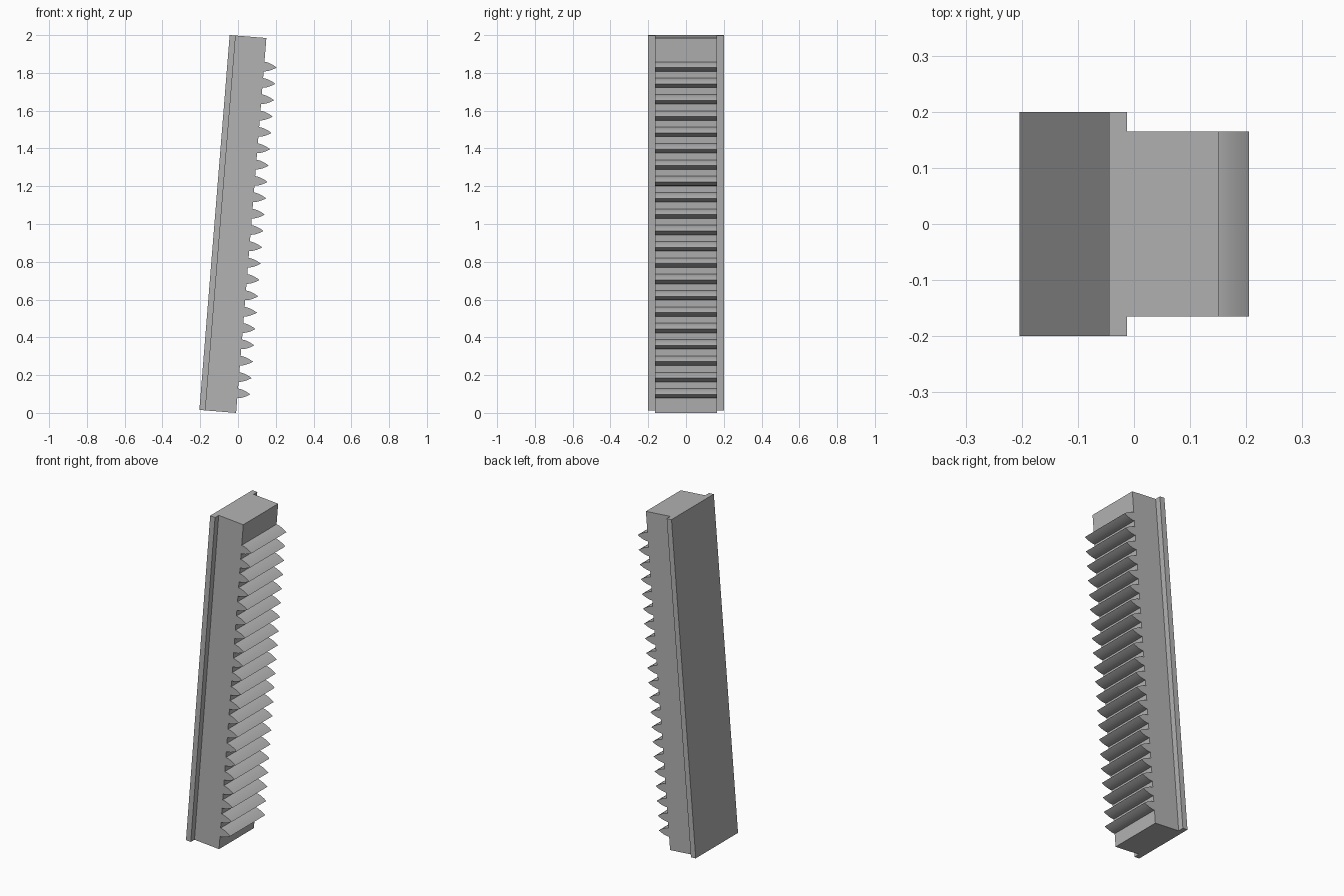
import bpy, bmesh, math

if "Cube" in bpy.data.objects:
    bpy.data.objects.remove(bpy.data.objects["Cube"], do_unlink=True)

LENGTH = 1.991            # along the rack
PLATE, FACE, TIP = 0.032, 0.195, 0.262   # depths measured from the back
TILT = math.radians(4.62)
TEETH, FIRST, PITCH, HALF = 21, 0.1035, 0.0868, 0.0255
STEPS = 8                 # segments on each tooth flank

grey = bpy.data.materials.new("mid_grey")
grey.use_nodes = True
colour = (0.45, 0.45, 0.45, 1)
grey.diffuse_color = colour
grey.node_tree.nodes["Principled BSDF"].inputs["Base Color"].default_value = colour


def prism(name, outline, half_width):
    """Extrude an (x, z) outline along y, then lean it over."""
    bm = bmesh.new()
    face = bm.faces.new([bm.verts.new((x, -half_width, z)) for x, z in outline])
    side = bmesh.ops.extrude_face_region(bm, geom=[face])
    moved = [v for v in side["geom"] if isinstance(v, bmesh.types.BMVert)]
    bmesh.ops.translate(bm, verts=moved, vec=(0, 2 * half_width, 0))
    bmesh.ops.recalc_face_normals(bm, faces=bm.faces)
    mesh = bpy.data.meshes.new(name)
    bm.to_mesh(mesh)
    bm.free()
    mesh.materials.append(grey)
    obj = bpy.data.objects.new(name, mesh)
    bpy.context.collection.objects.link(obj)
    obj.rotation_euler.y = TILT
    obj.location = (-0.2045, 0, FACE * math.sin(TILT))
    bpy.ops.object.select_all(action="DESELECT")
    obj.select_set(True)
    bpy.context.view_layer.objects.active = obj
    bpy.ops.object.shade_smooth_by_angle(angle=math.radians(25))
    return obj


def tooth(centre):
    """Pointed arch outline, from its lower root over the tip to its upper root."""
    points = []
    for i in range(-STEPS, STEPS + 1):
        t = 1 - abs(i) / STEPS
        height = math.copysign(HALF * (1 - t ** 1.7), i)
        points.append((FACE + (TIP - FACE) * t, centre + height))
    return points


# Wide backing plate
prism("back_plate", [(0, 0), (PLATE, 0), (PLATE, LENGTH), (0, LENGTH)], 0.2)

# Narrower body with the row of teeth on its face
outline = [(PLATE, 0), (FACE, 0)]
for n in range(TEETH):
    outline += tooth(FIRST + n * PITCH)
outline += [(FACE, LENGTH), (PLATE, LENGTH)]
prism("toothed_body", outline, 0.165)
